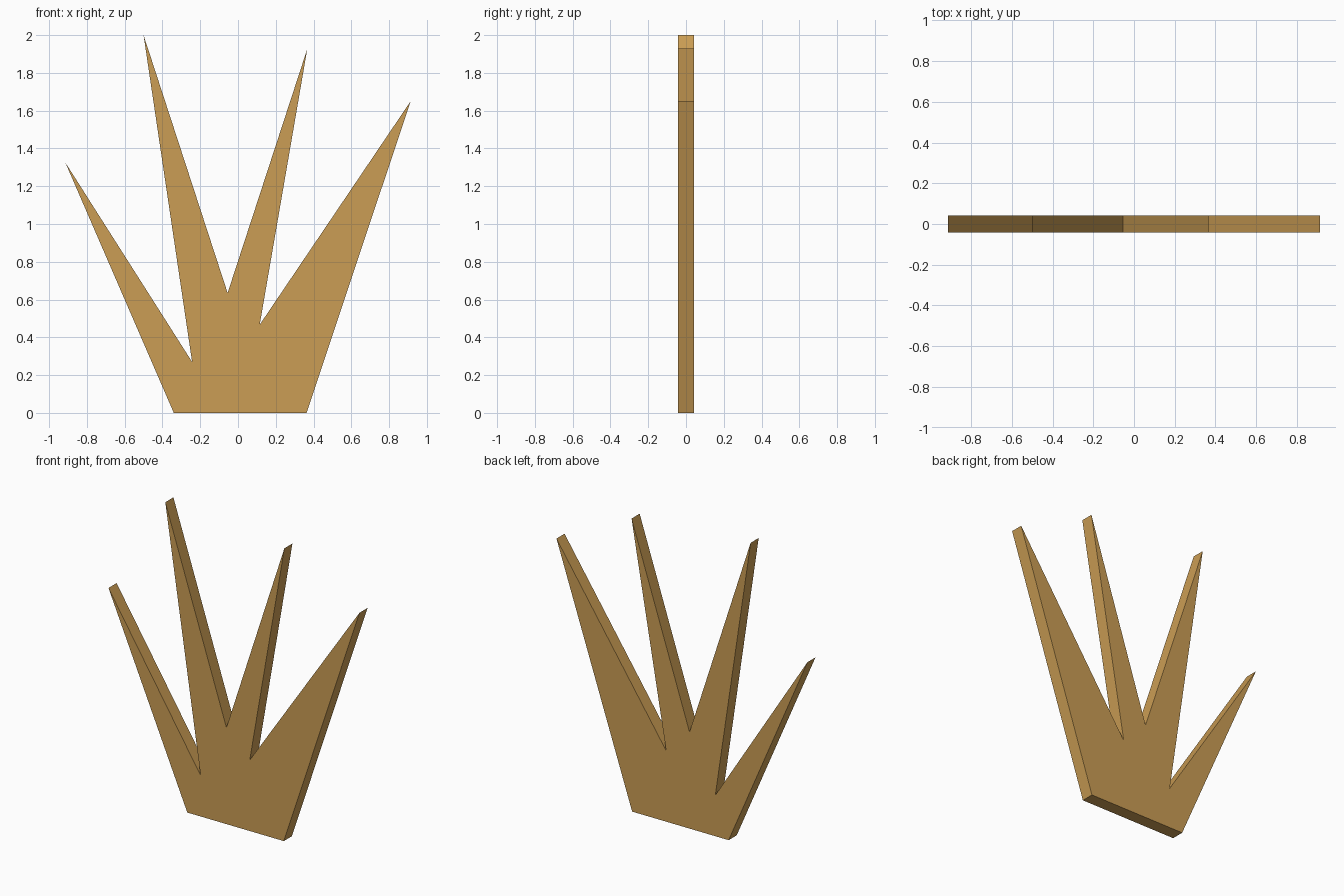
import bpy, bmesh

if "Cube" in bpy.data.objects:
    bpy.data.objects.remove(bpy.data.objects["Cube"])

HALF_THICKNESS = 0.042

# Outline of the spiky leaf clump (x, z): base, then tips and notches right to left
OUTLINE = [
    (-0.34, 0.0), (0.363, 0.0),
    (0.914, 1.65), (0.115, 0.467),
    (0.367, 1.928), (-0.055, 0.635),
    (-0.5, 2.0), (-0.243, 0.27),
    (-0.914, 1.325),
]

# Front face extruded to the back
bm = bmesh.new()
front = bm.faces.new([bm.verts.new((x, -HALF_THICKNESS, z)) for x, z in OUTLINE])
result = bmesh.ops.extrude_face_region(bm, geom=[front], use_keep_orig=True)
back_verts = [g for g in result["geom"] if isinstance(g, bmesh.types.BMVert)]
bmesh.ops.translate(bm, verts=back_verts, vec=(0, 2 * HALF_THICKNESS, 0))
bmesh.ops.recalc_face_normals(bm, faces=bm.faces)

mesh = bpy.data.meshes.new("grass_tuft")
bm.to_mesh(mesh)
bm.free()
tuft = bpy.data.objects.new("grass_tuft", mesh)
bpy.context.collection.objects.link(tuft)

# Dry straw colour
straw = bpy.data.materials.new("straw")
straw.diffuse_color = (0.6, 0.34, 0.09, 1)
straw.use_nodes = True
straw.node_tree.nodes["Principled BSDF"].inputs["Base Color"].default_value = straw.diffuse_color
mesh.materials.append(straw)
